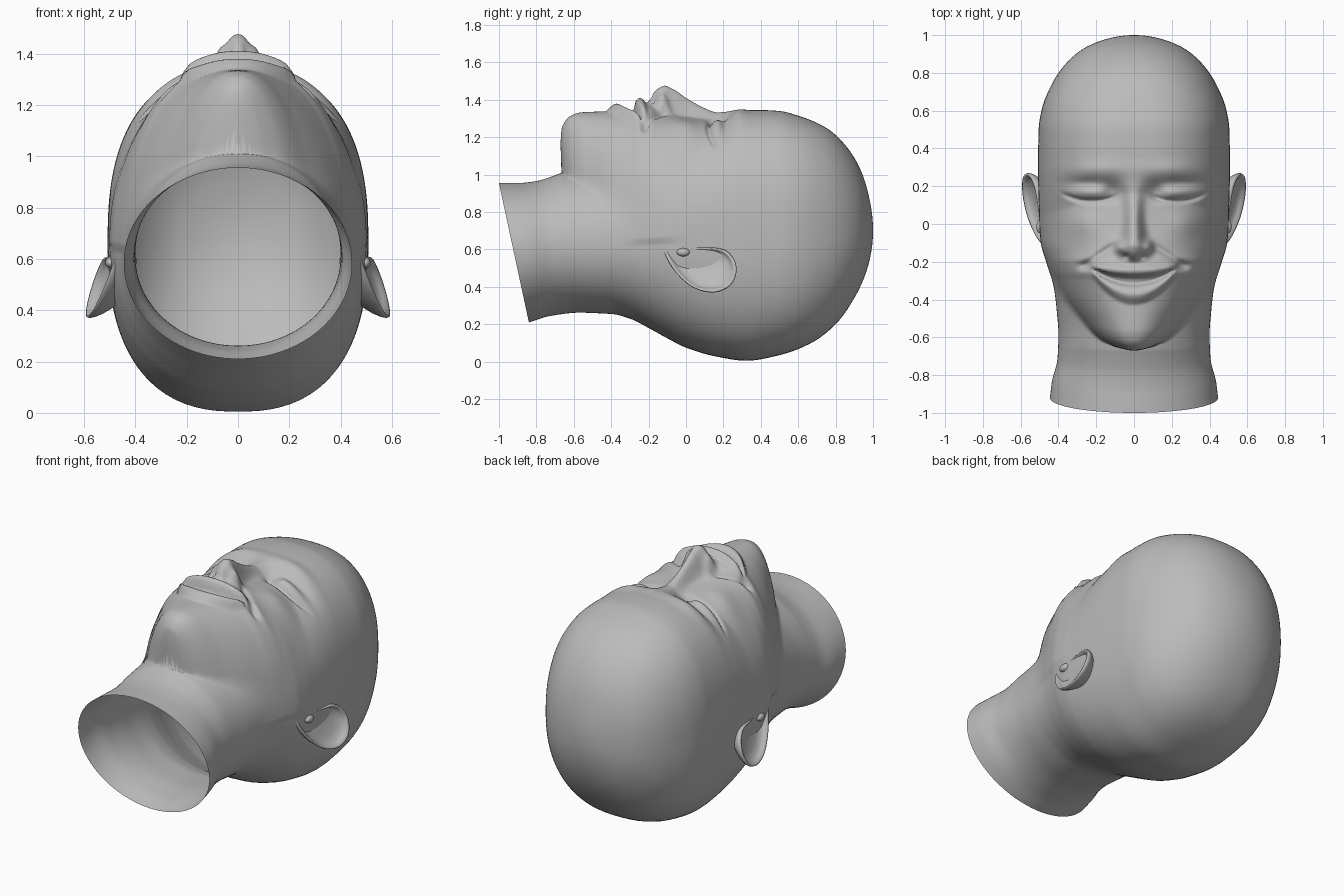
import bpy, bmesh, math

if "Cube" in bpy.data.objects:
    bpy.data.objects.remove(bpy.data.objects["Cube"])

skin = bpy.data.materials.new("plain grey")
skin.diffuse_color = (0.5, 0.5, 0.5, 1)
skin.use_nodes = True
skin.node_tree.nodes["Principled BSDF"].inputs["Base Color"].default_value = skin.diffuse_color


def curve(pts, warp=lambda v: v):
    """Smooth interpolation through points without overshoot."""
    X = [warp(p[0]) for p in pts]
    Y = [p[1] for p in pts]
    n = len(X)
    d = [(Y[i + 1] - Y[i]) / (X[i + 1] - X[i]) for i in range(n - 1)]
    m = [d[0]] + [2 * a * b / (a + b) if a * b > 0 else 0 for a, b in zip(d, d[1:])] + [d[-1]]

    def f(v):
        v = warp(v)
        if v <= X[0]:
            return Y[0]
        if v >= X[-1]:
            return Y[-1]
        i = max(k for k in range(n - 1) if X[k] <= v)
        h = X[i + 1] - X[i]
        t = (v - X[i]) / h
        return (Y[i] * (1 + 2 * t) * (1 - t) ** 2 + m[i] * h * t * (1 - t) ** 2
                + Y[i + 1] * t * t * (3 - 2 * t) + m[i + 1] * h * t * t * (t - 1))
    return f


def clamp(v):
    return max(0.0, min(1.0, v))


def bump(x, y, cx, cy, sx, sy):
    return math.exp(-((x - cx) / sx) ** 2 - ((y - cy) / sy) ** 2)


def round_pole(y):
    return -math.sqrt(max(0, 1 - y))


# Skull and neck: top line, bottom line, half width and axis height along y
top = curve([(-1, .955), (-.9, .955), (-.8, .965), (-.7, .995), (-.66, 1.01), (-.5, 1.04), (-.3, 1.12),
             (-.1, 1.22), (.1, 1.28), (.2, 1.315), (.3, 1.342), (.4, 1.345), (.5, 1.34), (.6, 1.315),
             (.75, 1.25), (.85, 1.16), (.94, 1.01), (.985, .85), (1, .70)], round_pole)
bottom = curve([(-1, .21), (-.82, .245), (-.6, .262), (-.4, .255), (-.3, .23), (-.2, .18), (-.1, .125),
                (0, .075), (.15, .03), (.32, .005), (.5, .035), (.67, .1), (.8, .2), (.9, .34),
                (.97, .5), (1, .70)], round_pole)
width = curve([(-1, .445), (-.9, .435), (-.75, .405), (-.6, .40), (-.45, .41), (-.3, .43), (-.2, .455),
               (-.1, .485), (0, .5), (.3, .508), (.5, .505), (.6, .49), (.75, .43), (.85, .36),
               (.93, .265), (.97, .175), (1, 0)], round_pole)
axis = curve([(-1, .585), (-.5, .62), (0, .65), (.5, .68), (1, .70)])
power = curve([(-.7, 2), (-.2, 2.15), (.2, 2.45), (.6, 2.5), (1, 2.1)])

# Jaw and face: half width and top line
jaw_w = curve([(-.662, .0), (-.655, .07), (-.645, .12), (-.6, .21), (-.5, .30), (-.4, .37), (-.3, .42),
               (-.2, .46), (-.1, .487), (.25, .505)])
jaw_top = curve([(-.662, 1.0), (-.656, 1.17), (-.642, 1.26), (-.6, 1.315), (-.55, 1.333), (-.4, 1.34),
                 (-.3, 1.355), (-.25, 1.375), (-.2, 1.375), (-.15, 1.35), (-.11, 1.335), (0, 1.31),
                 (.1, 1.30), (.16, 1.303), (.25, 1.328)])

# Nose ridge: height above the face and half width
nose_h = curve([(-.215, 0), (-.19, .03), (-.17, .08), (-.14, .12), (-.11, .14), (-.06, .13), (0, .10),
                (.1, .055), (.16, .03), (.25, .01), (.35, 0)])
nose_w = curve([(-.2, .05), (-.14, .07), (-.06, .052), (.05, .042), (.16, .045), (.3, .08)])


def radius(s, c, a, b, n):
    return (abs(s / a) ** n + abs(c / b) ** n) ** (-1 / n)


def features(x, y):
    """Height added to the face for nose, eyes, cheeks and mouth."""
    x = abs(x)
    h = nose_h(y) * math.exp(-(x / nose_w(y)) ** 2.5)
    h += .045 * bump(x, y, .078, -.12, .026, .032)       # nostril wings
    h -= .03 * bump(x, y, .04, -.172, .018, .014)        # nostrils
    h -= .035 * bump(x, y, .115, .17, .05, .05)          # inner eye sockets
    h -= .018 * bump(x, y, .25, .215, .11, .03)          # upper lid folds
    h += .02 * bump(x, y, .23, .165, .09, .03)           # closed lids
    h += .014 * bump(x, y, .2, .29, .13, .045)           # brows
    h += .025 * bump(x, y, .27, 0, .1, .08)              # cheeks
    lid = .12 + 1.6 * (x - .22) ** 2
    h -= .022 * math.exp(-((y - lid) / .012) ** 2) * clamp((x - .08) / .04) * clamp((.4 - x) / .06)
    # Smile crease from nose wing to mouth corner
    t = clamp((x - .1) / .17)
    h -= .02 * bump(x, y, .1 + .17 * t, -.11 - .11 * t, .03, .02) * clamp((x - .07) / .04)
    # Parted lips, as a strip that narrows to the corners
    if x < .245 and -.46 < y < -.18:
        q = x * x
        knots = [(-.43 + 3.1 * q, 0), (-.375 + 2.5 * q, .037), (-.335 + 1.9 * q, .012),
                 (-.315 + 1.5 * q, -.035), (-.285 + .95 * q, -.03), (-.268 + .7 * q, .025),
                 (-.245 + .45 * q, .035), (-.205 + .1 * q, 0)]
        if all(a[0] < b[0] for a, b in zip(knots, knots[1:])):
            h += curve(knots)(y) * clamp((.245 - x) / .06)
    h -= .02 * bump(x, y, .25, -.22, .025, .025)         # mouth corners
    return h


def make_object(name, bm):
    bmesh.ops.recalc_face_normals(bm, faces=bm.faces)
    mesh = bpy.data.meshes.new(name)
    bm.to_mesh(mesh)
    bm.free()
    mesh.materials.append(skin)
    mesh.shade_smooth()
    ob = bpy.data.objects.new(name, mesh)
    bpy.context.collection.objects.link(ob)
    return ob


def bridge(bm, rings):
    for r0, r1 in zip(rings, rings[1:]):
        n = len(r0)
        for i in range(n):
            bm.faces.new((r0[i], r0[(i + 1) % n], r1[(i + 1) % n], r1[i]))


# Head: rings along y, densest around the face, open at the neck
SEG = 200
ys = [-1 + .02 * i for i in range(17)]
ys += [-.67 + .0025 * i for i in range(16)]
ys += [-.625 + .0085 * i for i in range(118)]
ys += [.4 + .02 * i for i in range(25)]
ys += [1 - .11 * (1 - i / 20) ** 2 for i in range(1, 20)]
bm = bmesh.new()
rings = []
for y in ys:
    cz, a, n = axis(y), width(y), power(y)
    bt, bb = top(y) - cz, cz - bottom(y)
    ring = []
    for i in range(SEG):
        t = 2 * i / SEG - 1
        phi = math.pi * (.45 * t + .55 * t ** 3)
        s, c = math.sin(phi), math.cos(phi)
        r = radius(s, c, a, bt if c > 0 else bb, n)
        if -.661 < y < .25 and c > 0:
            rj = radius(s, c, jaw_w(y), jaw_top(y) - cz, 2.25)
            k = .03 * clamp((.1 - y) / .2) * clamp((y + .67) / .05) + 1e-5
            h = max(k - abs(r - rj), 0) / k
            r = max(r, rj) + h * h * k / 4
        x, z = r * s, cz + r * c
        if -.6 < y < .6 and z > .95:
            z += features(x, y) * clamp((z - .95) / .15)
        # slanted neck cut
        slant = .16 * clamp((-.5 - y) / .5) * (.955 - z) / .745
        ring.append(bm.verts.new((x, y + slant, z)))
    rings.append(ring)
bridge(bm, rings)
crown = bm.verts.new((0, 1, .70))
for i in range(SEG):
    bm.faces.new((rings[-1][i], rings[-1][(i + 1) % SEG], crown))
make_object("head", bm)

# Ears: outline rings from the hidden root over the rim into the bowl
outline = [(-.13, .63), (-.08, .66), (-.01, .615), (.1, .612), (.2, .60), (.255, .55), (.27, .48),
           (.235, .405), (.15, .37), (.05, .39), (-.03, .45), (-.09, .53)]
steps = [(.62, -.09), (.86, -.05), (.97, -.022), (1, -.004), (.97, .008), (.91, .006), (.86, -.008),
         (.78, -.022), (.5, -.032), (.2, -.036)]


def smooth_loop(pts, sub):
    out, n = [], len(pts)
    for i in range(n):
        p = [pts[(i + k) % n] for k in (-1, 0, 1, 2)]
        for j in range(sub):
            t = j / sub
            out.append(tuple(.5 * (2 * p[1][d] + (p[2][d] - p[0][d]) * t
                                   + (2 * p[0][d] - 5 * p[1][d] + 4 * p[2][d] - p[3][d]) * t * t
                                   + (3 * p[1][d] - p[0][d] - 3 * p[2][d] + p[3][d]) * t ** 3) for d in (0, 1)))
    return out


for side, name in ((1, "ear_right"), (-1, "ear_left")):
    bm = bmesh.new()
    rings = []
    for sc, off in steps:
        ring = []
        for py, pz in smooth_loop(outline, 4):
            y, z = .1 + (py - .1) * sc, .5 + (pz - .5) * sc
            x = .495 + .08 * (.63 - z) / .26 + .03 * (y - .1) / .2 + off
            # canal hollow near the front of the bowl
            x -= .02 * bump(y, z, .0, .55, .04, .03) * (sc < .9)
            ring.append(bm.verts.new((side * x, y, z)))
        rings.append(ring)
    bridge(bm, rings)
    bm.faces.new(rings[-1])
    make_object(name, bm)
    # small flap in front of the ear canal
    bm = bmesh.new()
    bmesh.ops.create_uvsphere(bm, u_segments=16, v_segments=10, radius=1)
    for v in bm.verts:
        v.co = (side * (.497 + .02 * v.co.x), -.015 + .035 * v.co.y, .585 + .022 * v.co.z)
    make_object(name + "_flap", bm)
